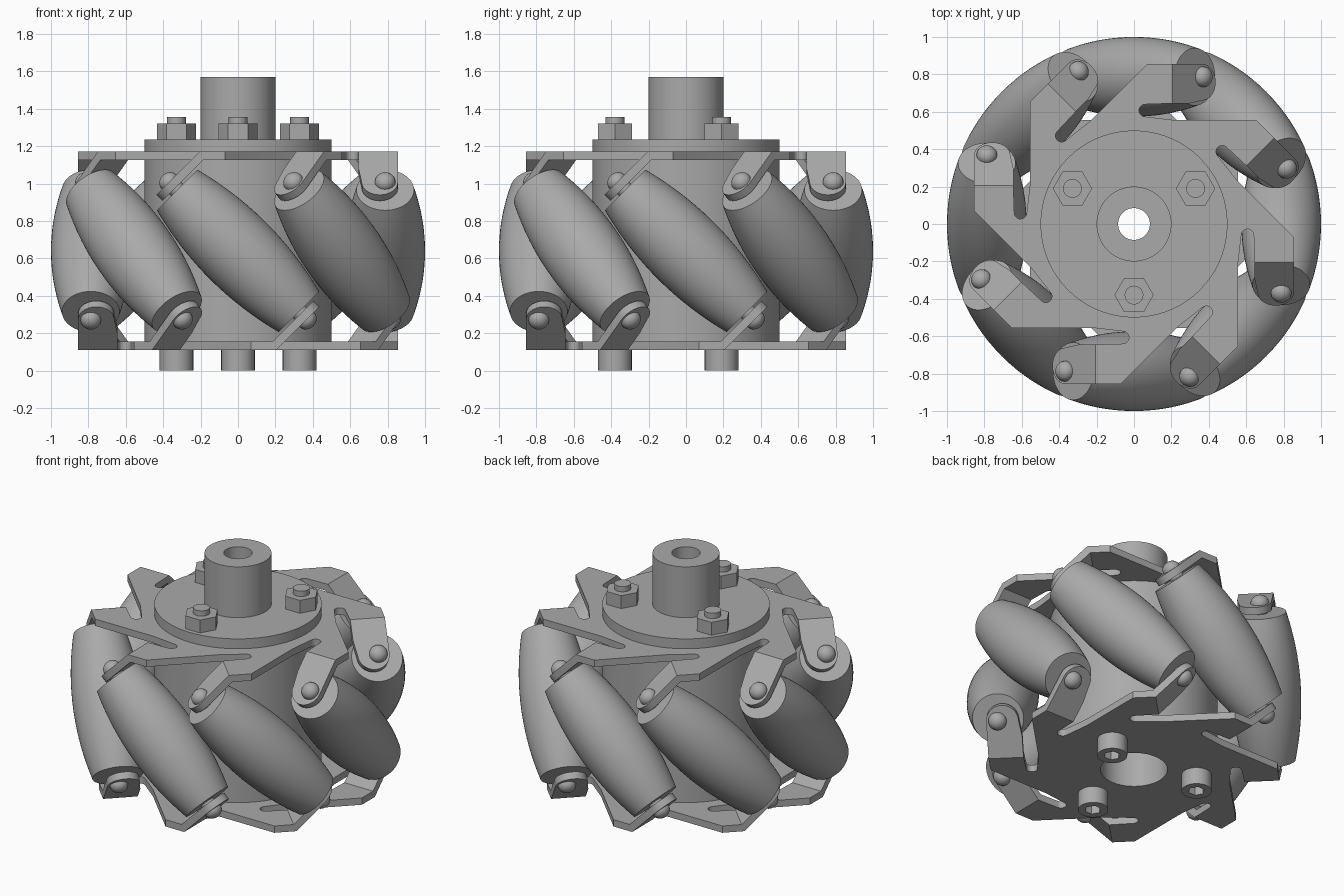
import bpy, bmesh
from math import sin, cos, tan, pi, sqrt, radians
from mathutils import Matrix, Vector

cube = bpy.data.objects.get("Cube")
if cube:
    bpy.data.objects.remove(cube)

grey = bpy.data.materials.new("metal_grey")
grey.use_nodes = True
COLOUR = (0.4, 0.4, 0.4, 1)
grey.diffuse_color = COLOUR
grey.node_tree.nodes["Principled BSDF"].inputs["Base Color"].default_value = COLOUR

COUNT = 8        # rollers
MID = 0.64       # height of the wheel's middle plane
AXIS = 0.787     # distance from wheel axis to roller axis
ROOT2 = sqrt(2)


def finish(bm, name):
    bmesh.ops.recalc_face_normals(bm, faces=bm.faces)
    mesh = bpy.data.meshes.new(name)
    bm.to_mesh(mesh)
    bm.free()
    mesh.materials.append(grey)
    ob = bpy.data.objects.new(name, mesh)
    bpy.context.collection.objects.link(ob)
    bpy.ops.object.select_all(action='DESELECT')
    ob.select_set(True)
    bpy.context.view_layer.objects.active = ob
    bpy.ops.object.shade_smooth_by_angle(angle=radians(30))
    return ob


def lathe(name, profile, sides=48):
    """Turn a closed (radius, height) loop around z."""
    bm = bmesh.new()
    rings = [[bm.verts.new((r * cos(2 * pi * i / sides), r * sin(2 * pi * i / sides), z))
              for r, z in profile] for i in range(sides)]
    n = len(profile)
    for i in range(sides):
        a, b = rings[i], rings[(i + 1) % sides]
        for j in range(n):
            k = (j + 1) % n
            if profile[j][0] + profile[k][0] > 0:
                bm.faces.new((a[j], b[j], b[k], a[k]))
    bmesh.ops.remove_doubles(bm, verts=bm.verts, dist=1e-5)
    return finish(bm, name)


def rod(name, r, z0, z1, sides=32):
    return lathe(name, [(0, z0), (r, z0), (r, z1), (0, z1)], sides)


def circle(r, sides):
    return [(r * cos(2 * pi * i / sides), r * sin(2 * pi * i / sides)) for i in range(sides)]


def arc(cx, cy, r, start, end, steps=10):
    return [(cx + r * cos(radians(start + (end - start) * i / steps)),
             cy + r * sin(radians(start + (end - start) * i / steps))) for i in range(steps + 1)]


def add_prism(bm, loops, z0, z1):
    """Extrude an outline with optional holes; returns the new vertices."""
    edges = []
    for loop in loops:
        vs = [bm.verts.new((x, y, z0)) for x, y in loop]
        edges += [bm.edges.new((vs[i], vs[i - 1])) for i in range(len(vs))]
    filled = bmesh.ops.triangle_fill(bm, edges=edges, use_beauty=True)
    faces = [g for g in filled["geom"] if isinstance(g, bmesh.types.BMFace)]
    base = {v for f in faces for v in f.verts}
    ext = bmesh.ops.extrude_face_region(bm, geom=faces, use_keep_orig=True)
    top = [g for g in ext["geom"] if isinstance(g, bmesh.types.BMVert)]
    bmesh.ops.translate(bm, verts=top, vec=(0, 0, z1 - z0))
    return list(base) + top


def instance(ob, name, matrix):
    copy = bpy.data.objects.new(name, ob.data)
    bpy.context.collection.objects.link(copy)
    copy.matrix_world = matrix
    return copy


def spin(k):
    return Matrix.Rotation(2 * pi * k / COUNT, 4, 'Z')


def build_plate(name):
    """Star plate with slots and eight bent, rounded tabs."""
    bm = bmesh.new()
    bend = -0.205
    arm = arc(0.607, -0.06, 0.033, 180, 0) + [
        (0.645, bend), (0.855, bend), (0.855, -0.07), (0.548, 0.237)]
    outline = []
    for k in range(COUNT):
        outline += [tuple((spin(k) @ Vector((x, y, 0))).xy) for x, y in arm]
    add_prism(bm, [outline, circle(0.2, 48)], 1.125, 1.17)

    # Tab drawn in the plane across the roller axis, then tilted into place
    tab = [(0.855, 0.23), (0.645, 0.23), (0.645, 0.1)]
    tab += arc(0.758, 0, 0.097, 180, 360, 14) + [(0.855, 0.1)]
    tab = [(x - AXIS, y) for x, y in tab]
    for k in range(COUNT):
        verts = add_prism(bm, [tab], 0.475, 0.52)
        for v in verts:  # mitre the bend
            if v.co.y > 0.2 and v.co.z < 0.5:
                v.co.y = 0.211
        bmesh.ops.transform(bm, verts=verts, matrix=spin(k) @ tilt)
    return finish(bm, name)


# Roller axes lean 45 degrees across the rim
tilt = Matrix.Translation((AXIS, 0, MID)) @ Matrix.Rotation(pi / 4, 4, 'X')

# Side plates: the lower one is the upper one turned over
build_plate("upper_plate")
lower = build_plate("lower_plate")
lower.matrix_world = Matrix.Translation((0, 0, 2 * MID)) @ Matrix.Rotation(pi, 4, 'X')

# Barrel rollers, curved so that they touch the wheel's outer cylinder
barrel = []
for i in range(-12, 13):
    phi = radians(20.7) * i / 12
    gap = 1 - AXIS / cos(phi)
    barrel.append((gap * sqrt(1 - sin(phi) ** 2 / 2),
                   ROOT2 * AXIS * tan(phi) + gap * sin(phi) / ROOT2))
roller = lathe("roller_1", [(0, barrel[0][1])] + barrel + [(0, barrel[-1][1])], 56)

# Axle pins with domed heads
dome = [(0.055 * cos(a), 0.522 + 0.048 * sin(a)) for a in [pi / 2 * i / 6 for i in range(7)]]
dome[-1] = (0, dome[-1][1])
half = [(0.045, 0.515), (0.055, 0.515)] + dome
pin = lathe("roller_pin_1", [(r, -z) for r, z in reversed(half)] + half, 24)

roller.matrix_world = pin.matrix_world = tilt
for k in range(1, COUNT):
    instance(roller, f"roller_{k + 1}", spin(k) @ tilt)
    instance(pin, f"roller_pin_{k + 1}", spin(k) @ tilt)

# Hub drum, and flange with bored shaft
lathe("hub_drum", [(0.2, 0.155), (0.5, 0.155), (0.5, 1.125), (0.2, 1.125)], 72)
lathe("flange_shaft", [(0.085, 1.1), (0.2, 1.1), (0.2, 1.17), (0.5, 1.17), (0.5, 1.235),
                       (0.2, 1.235), (0.2, 1.57), (0.085, 1.57)], 72)

# Three through bolts with hex nuts and socket heads
nut = rod("nut_1", 0.105, 1.235, 1.32, 6)
bolt = rod("bolt_1", 0.05, 0.1, 1.355)
bm = bmesh.new()
add_prism(bm, [circle(0.09, 32), circle(0.05, 6)], 0, 0.06)
add_prism(bm, [circle(0.09, 32)], 0.06, 0.11)
head = finish(bm, "bolt_head_1")
for k in range(3):
    a = radians(-90 + 120 * k)
    place = Matrix.Translation((0.38 * cos(a), 0.38 * sin(a), 0))
    for ob, part in ((nut, "nut"), (bolt, "bolt"), (head, "bolt_head")):
        if k == 0:
            ob.matrix_world = place
        else:
            instance(ob, f"{part}_{k + 1}", place)
